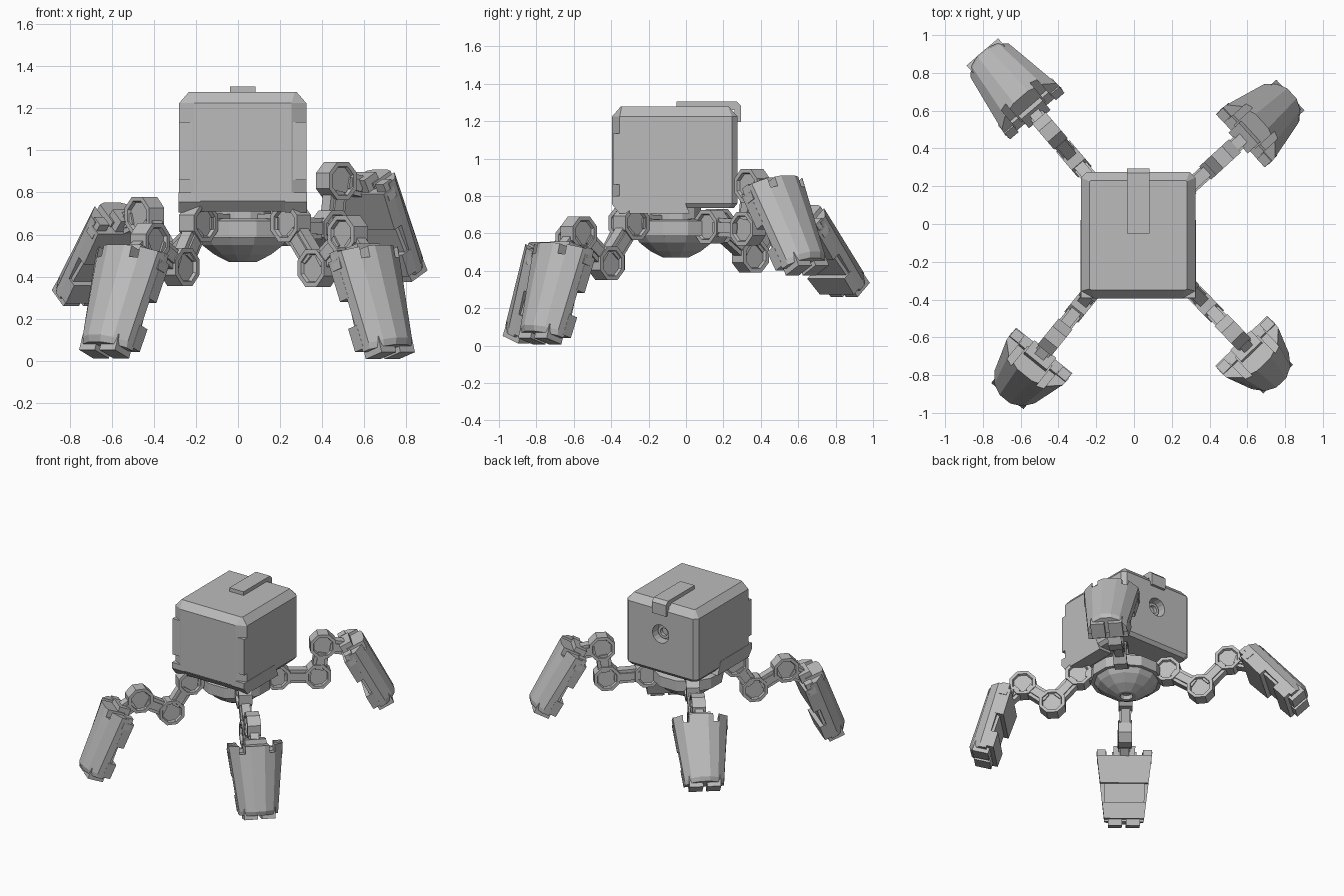
import bpy, bmesh, math
from math import cos, sin, pi, radians
from mathutils import Matrix, Vector

old = bpy.data.objects.get("Cube")
if old:
    bpy.data.objects.remove(old)

grey = bpy.data.materials.new("plain_grey")
grey.use_nodes = True
GREY = (0.5, 0.5, 0.5, 1)
grey.diffuse_color = GREY
grey.node_tree.nodes["Principled BSDF"].inputs["Base Color"].default_value = GREY


def loft(name, rings, matrix=Matrix()):
    """Skin a list of equal-length point rings and cap both ends."""
    bm = bmesh.new()
    loops = [[bm.verts.new(p) for p in ring] for ring in rings]
    n = len(loops[0])
    for a, b in zip(loops, loops[1:]):
        for i in range(n):
            j = (i + 1) % n
            bm.faces.new((a[i], a[j], b[j], b[i]))
    bm.faces.new(loops[0][::-1])
    bm.faces.new(loops[-1])
    bmesh.ops.recalc_face_normals(bm, faces=bm.faces)
    mesh = bpy.data.meshes.new(name)
    bm.to_mesh(mesh)
    bm.free()
    mesh.materials.append(grey)
    ob = bpy.data.objects.new(name, mesh)
    bpy.context.collection.objects.link(ob)
    ob.matrix_world = matrix
    return ob


def rect(x0, x1, y0, y1, z):
    return [(x0, y0, z), (x1, y0, z), (x1, y1, z), (x0, y1, z)]


def box(name, x0, x1, y0, y1, z0, z1, matrix=Matrix()):
    return loft(name, [rect(x0, x1, y0, y1, z0), rect(x0, x1, y0, y1, z1)], matrix)


def circle(r, h, n, axis="z"):
    pts = [(r * cos((i + .5) * 2 * pi / n), r * sin((i + .5) * 2 * pi / n)) for i in range(n)]
    if axis == "x":
        return [(h, a, b) for a, b in pts]
    if axis == "y":
        return [(a, h, b) for a, b in pts]
    return [(a, b, h) for a, b in pts]


def cut(target, cutters):
    """Subtract the cutters, bake the result and delete them."""
    for c in cutters:
        c.hide_render = True
        mod = target.modifiers.new("cut", "BOOLEAN")
        mod.operation = "DIFFERENCE"
        mod.solver = "EXACT"
        mod.object = c
    bpy.context.view_layer.update()
    deps = bpy.context.evaluated_depsgraph_get()
    mesh = bpy.data.meshes.new_from_object(target.evaluated_get(deps))
    target.modifiers.clear()
    target.data = mesh
    for c in cutters:
        bpy.data.objects.remove(c)


# Chamfered cube body
X0, X1, Y0, Y1 = -.28, .325, -.395, .275
MID = (X0 + X1) / 2


def plan(z, inset, k):
    """Rectangle with clipped corners; k scales the clipping."""
    a, b, c, d = X0 + inset, X1 - inset, Y0 + inset, Y1 - inset
    fx, fy, g = .07 * k, .04 * k, .03 * k
    return [(a + fx, c, z), (b - fx, c, z), (b, c + fy, z), (b, d - g, z),
            (b - g, d, z), (a + g, d, z), (a, d - g, z), (a, c + fy, z)]


body = loft("body", [plan(.735, .02, 1), plan(.76, 0, 1), plan(1.225, 0, 1), plan(1.277, .045, .15)])

# Round socket in the back
back = Matrix.Translation((MID, 0, 1.04))
cut(body, [loft("socket_cutter", [circle(.07, .2, 16, "y"), circle(.07, .35, 16, "y")], back)])
loft("socket_ring", [circle(.05, .19, 16, "y"), circle(.05, .235, 16, "y"),
                     circle(.03, .235, 16, "y"), circle(.03, .21, 16, "y")], back)

# Top strap that folds over the back edge
strap = [(-.05, 1.26), (-.05, 1.305), (.27, 1.305), (.295, 1.28), (.295, 1.195), (.26, 1.195), (.26, 1.26)]
loft("top_strap", [[(x, y, z) for y, z in strap] for x in (MID - .06, MID + .06)])

# Corner blocks, lower skirts on both sides and a front sill
skirt = [(Y0, .755), (Y0, .8), (-.02, .8), (.02, .705), (Y0 + .04, .705)]
for side, label in ((-1, "right"), (1, "left")):
    xs = sorted((MID + side * .228, MID + side * .3025))
    box(label + "_corner_block", xs[0], xs[1], Y0 + .004, Y0 + .085, .86, 1.135)
    loft(label + "_skirt", [[(MID + side * w, y, z) for y, z in skirt] for w in (.2, .305)])
sill = [(Y0, .755), (Y0 + .1, .755), (Y0 + .1, .71), (Y0 + .04, .71)]
loft("front_sill", [[(MID + w, y, z) for y, z in sill] for w in (-.2, .2)])

# Hub under the body
HUB = Matrix.Translation((MID, -.055, 0))
loft("hub_neck", [circle(.14, .64, 12), circle(.14, .75, 12)], HUB)
loft("hub_ring", [circle(.25, .585, 12), circle(.25, .665, 12), circle(.22, .675, 12)], HUB)
bowl = [(.235, .6), (.2, .55), (.14, .505), (.07, .47), (.045, .47), (.04, .5)]
loft("hub_bowl", [circle(r, z, 12) for r, z in bowl], HUB)


def joint(name, frame, p):
    """Eight-sided pivot with recessed caps."""
    prof = [(.068, -.03), (.074, -.047), (.097, -.047), (.097, .047), (.074, .047), (.068, .03)]
    loft(name, [circle(r, h, 8, "x") for r, h in prof], frame @ Matrix.Translation((0, *p)))


def link(name, frame, p, q):
    """Bar between two pivots with a raised side rib."""
    v = Vector(q) - Vector(p)
    m = frame @ Matrix.Translation((0, *p)) @ Matrix.Rotation(math.atan2(v.y, v.x), 4, "X")
    box(name, -.03, .03, .03, v.length - .03, -.05, .05, m)
    box(name + "_rib", -.04, .04, .05, v.length - .05, -.028, .028, m)


SHELL = [(.195, .05), (.19, .1), (.13, .16), (.05, .19)]
SHELL = SHELL + [(-w, d) for w, d in SHELL[::-1]]


def shell_ring(l, depth=1):
    """Tapered foot section; l is the distance down from the top."""
    k = 1 - .6 * l
    return [(w * k, .05 + (d - .05) * depth, -l) for w, d in SHELL]


def foot(name, m):
    # Faceted outer shell with two slots in its top edge
    shell = loft(name + "_shell", [shell_ring(0), shell_ring(.46), shell_ring(.49, .88)], m)
    cut(shell, [box("slot_cutter", s * .105 - .02, s * .105 + .02, -.1, .3, -.055, .1, m) for s in (-1, 1)])
    # Stepped backing blocks with a gap between them
    for part, a, b in (("upper_back", .03, .225), ("lower_back", .36, .475)):
        wa, wb = .195 * (1 - .6 * a), .195 * (1 - .6 * b)
        loft(f"{name}_{part}", [rect(-wa, wa, 0, .06, -a), rect(-wb, wb, 0, .06, -b)], m)
    box(name + "_mid_back", -.14, .14, .03, .06, -.4, -.2, m)
    # Ankle tab, side prongs and toes
    box(name + "_tab", -.075, .075, .015, .1, -.1, .035, m)
    for s in (-1, 1):
        box(f"{name}_prong", s * .16 - .03, s * .16 + .03, .02, .075, -.08, .01, m)
        box(f"{name}_toe", s * .062 - .048, s * .062 + .048, .03, .145, -.52, -.44, m)


# Legs: heading, pivot points (reach, height), foot corner and foot tilt
LEGS = {
    "front_left": (-46, (.33, .655), (.515, .44), (.72, .6), (.775, .495), 17),
    "front_right": (231, (.335, .655), (.475, .445), (.7, .565), (.78, .485), 21),
    "back_left": (42.5, (.285, .635), (.57, .625), (.605, .855), (.72, .82), 28),
    "back_right": (130.5, (.29, .64), (.525, .48), (.72, .69), (.815, .625), 42),
}
for label, (heading, hip, knee, ankle, corner, tilt) in LEGS.items():
    frame = HUB @ Matrix.Rotation(radians(heading - 90), 4, "Z")
    t = radians(tilt)
    mount = (corner[0] + .06 * cos(t) + .03 * sin(t), corner[1] + .06 * sin(t) - .03 * cos(t))
    for part, p in (("hip", hip), ("knee", knee), ("ankle", ankle)):
        joint(f"{label}_{part}", frame, p)
    link(label + "_hip_mount", frame, (.1, hip[1] - .01), hip)
    link(label + "_upper_link", frame, hip, knee)
    link(label + "_lower_link", frame, knee, ankle)
    link(label + "_foot_link", frame, ankle, mount)
    foot(label + "_foot", frame @ Matrix.Translation((0, *corner)) @ Matrix.Rotation(t, 4, "X"))
